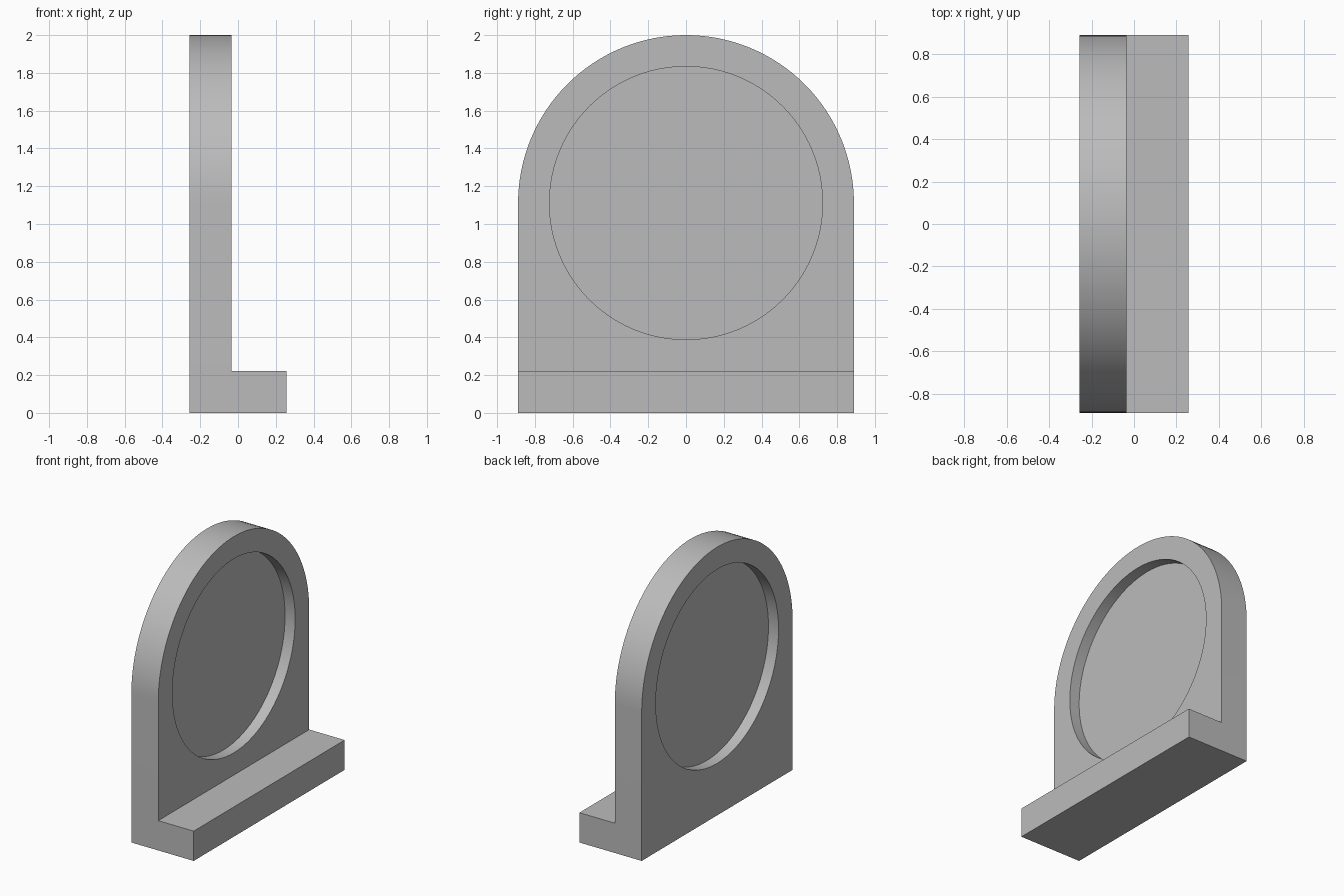
import bpy
import bmesh
from math import cos, sin, pi, radians
from mathutils import Matrix

cube = bpy.data.objects.get("Cube")
if cube:
    bpy.data.objects.remove(cube, do_unlink=True)

# Main dimensions
X_BACK, X_PLATE, X_FRONT = -0.257, -0.035, 0.257
RADIUS, CENTRE_Z = 0.889, 1.111
FOOT_TOP = 0.222
RECESS_RADIUS, RECESS_DEPTH = 0.723, 0.083

grey = bpy.data.materials.new("plain grey")
grey.use_nodes = True
colour = (0.5, 0.5, 0.5, 1)
grey.diffuse_color = colour
grey.node_tree.nodes["Principled BSDF"].inputs["Base Color"].default_value = colour


def prism(name, outline, x0, x1):
    """Extrude a closed (y, z) outline from x0 to x1."""
    bm = bmesh.new()
    face = bm.faces.new([bm.verts.new((x0, y, z)) for y, z in outline])
    grown = bmesh.ops.extrude_face_region(bm, geom=[face])["geom"]
    verts = [v for v in grown if isinstance(v, bmesh.types.BMVert)]
    bmesh.ops.translate(bm, verts=verts, vec=(x1 - x0, 0, 0))
    bmesh.ops.recalc_face_normals(bm, faces=bm.faces)
    mesh = bpy.data.meshes.new(name)
    bm.to_mesh(mesh)
    bm.free()
    mesh.materials.append(grey)
    obj = bpy.data.objects.new(name, mesh)
    bpy.context.collection.objects.link(obj)
    return obj


def arc(radius, start, end, steps):
    angles = [start + (end - start) * i / steps for i in range(steps + 1)]
    return [(radius * cos(a), CENTRE_Z + radius * sin(a)) for a in angles]


def combine(target, tool, operation):
    """Apply a boolean and remove the helper."""
    mod = target.modifiers.new(operation.lower(), "BOOLEAN")
    mod.operation, mod.object, mod.solver = operation, tool, "EXACT"
    bpy.context.view_layer.objects.active = target
    bpy.ops.object.modifier_apply(modifier=mod.name)
    bpy.data.objects.remove(tool, do_unlink=True)


# Arched upright plate
arch = arc(RADIUS, 0, pi, 64)
bracket = prism("arched_bracket", [(-RADIUS, 0), (RADIUS, 0)] + arch, X_BACK, X_PLATE)

# Foot, running the full depth under the plate
foot = prism("foot", [(-RADIUS, 0), (RADIUS, 0), (RADIUS, FOOT_TOP), (-RADIUS, FOOT_TOP)],
             X_BACK, X_FRONT)
combine(bracket, foot, "UNION")

# Round recess on each face, leaving a thin web between them
disc = arc(RECESS_RADIUS, 0, 2 * pi, 96)[:-1]
for x0, x1 in ((X_BACK - 0.1, X_BACK + RECESS_DEPTH), (X_PLATE - RECESS_DEPTH, X_PLATE + 0.1)):
    combine(bracket, prism("recess_cutter", disc, x0, x1), "DIFFERENCE")

# Smooth curved walls, crisp edges
bpy.ops.object.select_all(action="DESELECT")
bracket.select_set(True)
bpy.context.view_layer.objects.active = bracket
bpy.ops.object.shade_smooth_by_angle(angle=radians(30))
